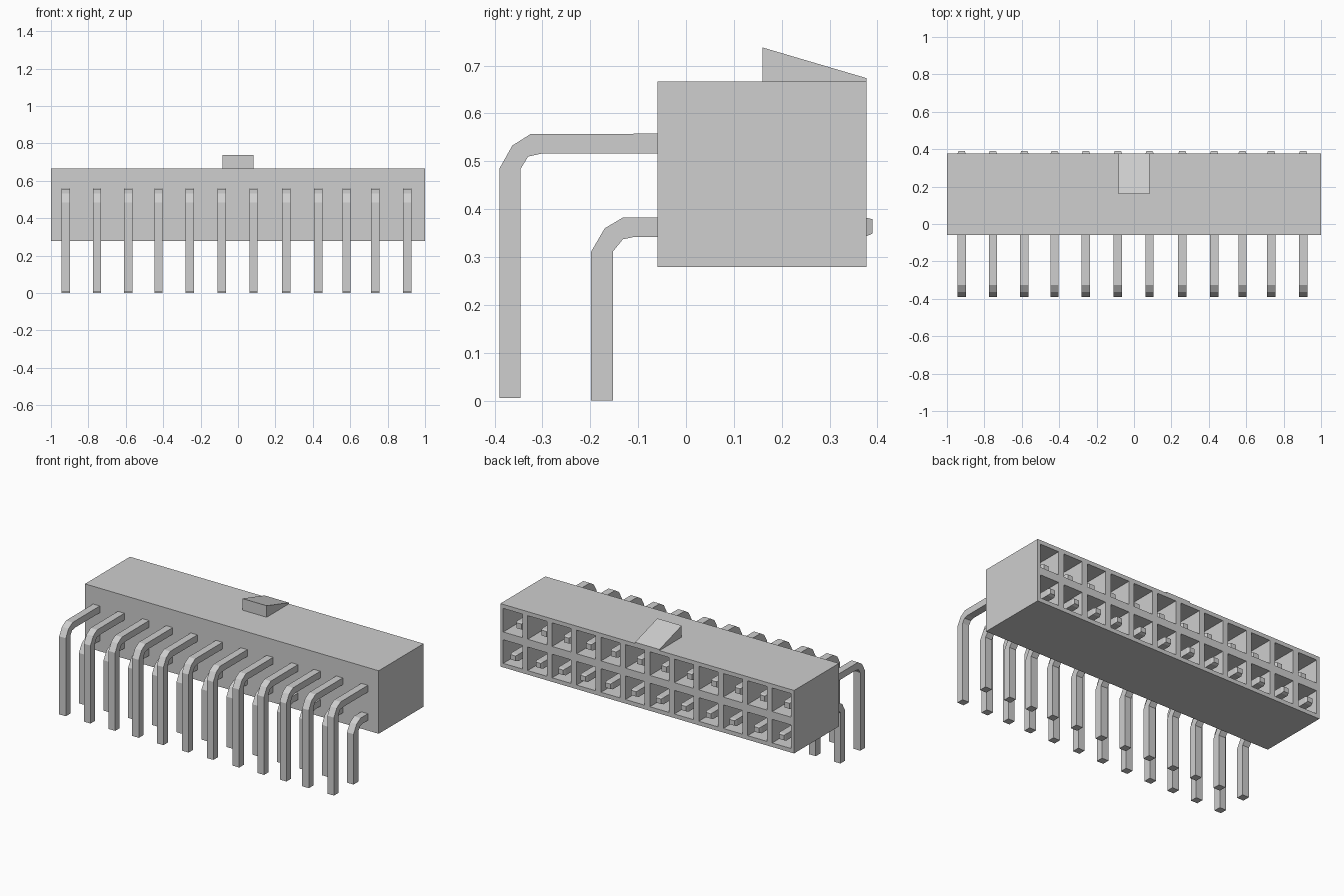
import bpy
import bmesh
from mathutils import Vector

cube = bpy.data.objects.get("Cube")
if cube:
    bpy.data.objects.remove(cube, do_unlink=True)

grey = bpy.data.materials.new("light grey")
grey.use_nodes = True
COLOUR = (0.62, 0.62, 0.62, 1)
grey.diffuse_color = COLOUR
grey.node_tree.nodes["Principled BSDF"].inputs["Base Color"].default_value = COLOUR


def finish(bm, name):
    bmesh.ops.recalc_face_normals(bm, faces=bm.faces)
    mesh = bpy.data.meshes.new(name)
    bm.to_mesh(mesh)
    bm.free()
    mesh.materials.append(grey)
    obj = bpy.data.objects.new(name, mesh)
    bpy.context.collection.objects.link(obj)
    return obj


def sweep(bm, sections):
    """Join rectangular sections, each four corners, into a capped bar."""
    rings = [[bm.verts.new(c) for c in s] for s in sections]
    for a, b in zip(rings, rings[1:]):
        for i in range(4):
            j = (i + 1) % 4
            bm.faces.new((a[i], a[j], b[j], b[i]))
    bm.faces.new(rings[0])
    bm.faces.new(rings[-1])


# Housing: a block with two rows of sockets sunk into its back face
FRONT, BACK, BOTTOM, TOP = -0.06, 0.377, 0.279, 0.667
COLUMNS, PITCH, SOCKET_W, DEPTH = 12, 0.1665, 0.13, 0.36
ROWS = ((0.304, 0.449), (0.497, 0.642))
centres = [(i - (COLUMNS - 1) / 2) * PITCH for i in range(COLUMNS)]

bm = bmesh.new()
bmesh.ops.create_cube(bm, size=1)
for v in bm.verts:
    v.co = Vector((v.co.x * 2,
                   BACK if v.co.y > 0 else FRONT,
                   TOP if v.co.z > 0 else BOTTOM))


def cut_back_face(co, normal):
    faces = [f for f in bm.faces if f.calc_center_median().y > BACK - 1e-4]
    geom = set(faces)
    for f in faces:
        geom.update(f.edges)
        geom.update(f.verts)
    bmesh.ops.bisect_plane(bm, geom=list(geom), plane_co=co, plane_no=normal)


for c in centres:
    for side in (-1, 1):
        cut_back_face((c + side * SOCKET_W / 2, 0, 0), (1, 0, 0))
for row in ROWS:
    for z in row:
        cut_back_face((0, 0, z), (0, 0, 1))


def is_socket(face):
    p = face.calc_center_median()
    return (p.y > BACK - 1e-4
            and any(abs(p.x - c) < SOCKET_W / 2 for c in centres)
            and any(lo < p.z < hi for lo, hi in ROWS))


sockets = [f for f in bm.faces if is_socket(f)]
floors = bmesh.ops.extrude_discrete_faces(bm, faces=sockets)["faces"]
bmesh.ops.translate(bm, vec=(0, -DEPTH, 0),
                    verts=list({v for f in floors for v in f.verts}))
finish(bm, "housing")

# Latch ramp on top
bm = bmesh.new()
sweep(bm, [[(x, 0.16, TOP), (x, 0.16, 0.738), (x, BACK, 0.674), (x, BACK, TOP)]
           for x in (-0.083, 0.083)])
finish(bm, "latch_ramp")

# Bent pins: (outer, inner) points in y, z from the foot to the tip
UPPER_PIN = [((-0.390, 0.005), (-0.346, 0.005)),
             ((-0.390, 0.485), (-0.346, 0.484)),
             ((-0.363, 0.533), (-0.330, 0.510)),
             ((-0.325, 0.557), (-0.303, 0.516)),
             ((0.320, 0.559), (0.320, 0.516)),
             ((0.335, 0.555), (0.335, 0.521))]
LOWER_PIN = [((-0.199, 0.0), (-0.153, 0.0)),
             ((-0.199, 0.310), (-0.153, 0.311)),
             ((-0.170, 0.360), (-0.132, 0.337)),
             ((-0.131, 0.383), (-0.108, 0.342)),
             ((0.374, 0.383), (0.374, 0.342)),
             ((0.390, 0.379), (0.390, 0.349))]
PIN_X = (-0.922, -0.754, -0.586, -0.425, -0.257, -0.086,
         0.083, 0.259, 0.428, 0.580, 0.733, 0.904)
PIN_W = 0.045

for name, path in (("upper_pin", UPPER_PIN), ("lower_pin", LOWER_PIN)):
    for n, x in enumerate(PIN_X, 1):
        bm = bmesh.new()
        sections = []
        for i, (outer, inner) in enumerate(path):
            h = PIN_W / 2 * (0.75 if i == len(path) - 1 else 1)
            sections.append([(x - h, *outer), (x + h, *outer),
                             (x + h, *inner), (x - h, *inner)])
        sweep(bm, sections)
        finish(bm, f"{name}_{n}")
